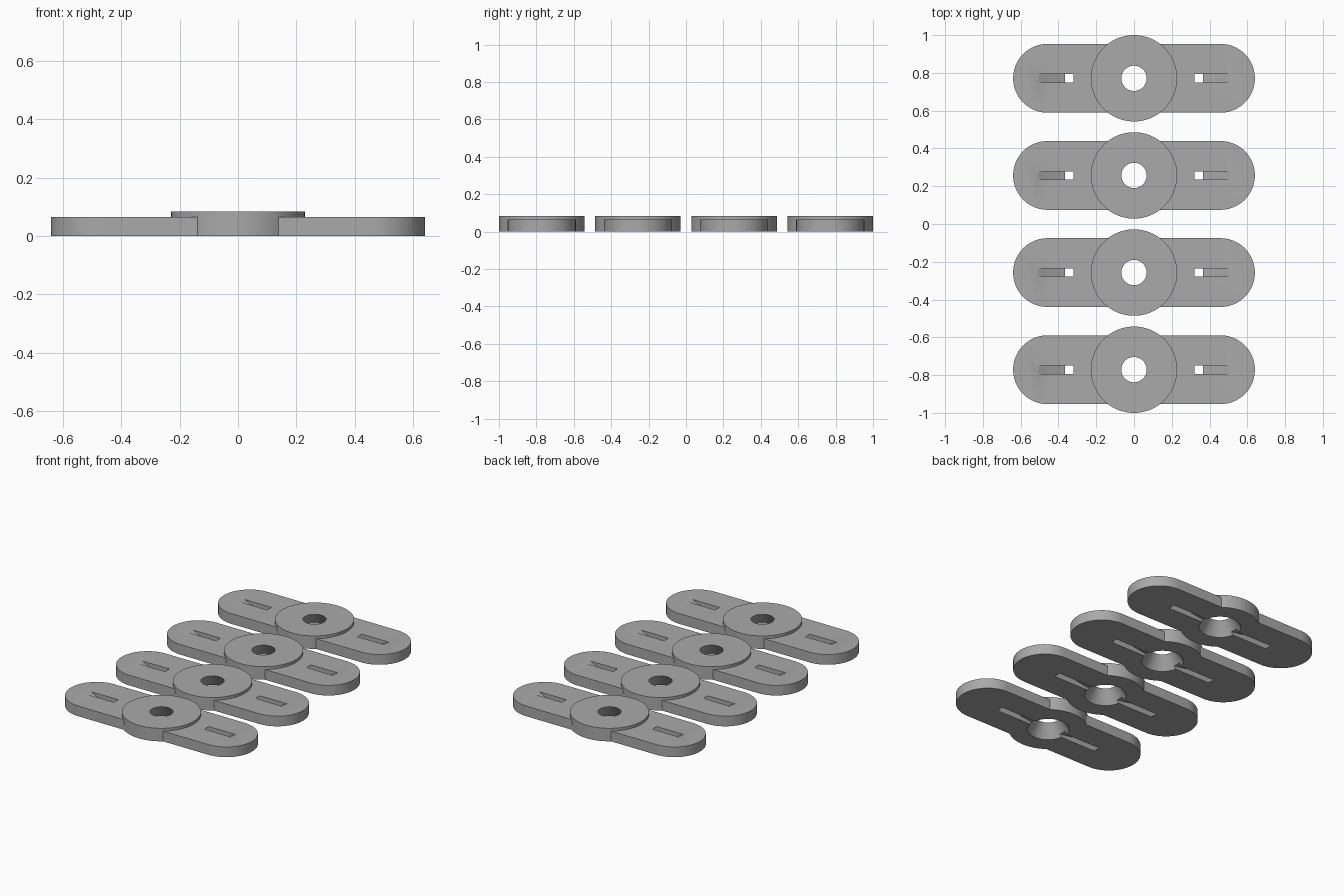
import bpy, bmesh, math

if "Cube" in bpy.data.objects:
    bpy.data.objects.remove(bpy.data.objects["Cube"], do_unlink=True)

PLATE_H, HUB_H = 0.065, 0.083      # arm and hub heights
HUB_R, ARM_R, ARM_X = 0.2285, 0.182, 0.458
PITCH = 0.5143
SLOT_W = 0.044

grey = bpy.data.materials.new("grey plastic")
grey.use_nodes = True
grey.diffuse_color = (0.4, 0.4, 0.4, 1)
grey.node_tree.nodes["Principled BSDF"].inputs["Base Color"].default_value = (0.4, 0.4, 0.4, 1)


def mesh_object(name, bm):
    bmesh.ops.recalc_face_normals(bm, faces=bm.faces)
    me = bpy.data.meshes.new(name)
    bm.to_mesh(me)
    bm.free()
    me.materials.append(grey)
    ob = bpy.data.objects.new(name, me)
    bpy.context.collection.objects.link(ob)
    return ob


def prism(name, outline, offset):
    """Extrude a closed 3D outline along an offset vector."""
    bm = bmesh.new()
    face = bm.faces.new([bm.verts.new(p) for p in outline])
    new = bmesh.ops.extrude_face_region(bm, geom=[face])["geom"]
    bmesh.ops.translate(bm, vec=offset, verts=[v for v in new if isinstance(v, bmesh.types.BMVert)])
    return mesh_object(name, bm)


def cone(name, r1, r2, z1, z2):
    bm = bmesh.new()
    bmesh.ops.create_cone(bm, cap_ends=True, segments=96, radius1=r1, radius2=r2, depth=z2 - z1)
    bmesh.ops.translate(bm, vec=(0, 0, (z1 + z2) / 2), verts=bm.verts)
    return mesh_object(name, bm)


def arc(r, cx, cz, a0, a1, n, upright=False):
    pts = []
    for i in range(n + 1):
        a = math.radians(a0 + (a1 - a0) * i / n)
        u, v = cx + r * math.cos(a), cz + r * math.sin(a)
        pts.append((u, -SLOT_W / 2, v) if upright else (u, v, 0))
    return pts


# Rounded arm plate with a round hub
stadium = arc(ARM_R, ARM_X, 0, -90, 90, 40) + arc(ARM_R, -ARM_X, 0, 90, 270, 40)
plate = prism("bracket_1", stadium, (0, 0, PLATE_H))
hub = cone("hub", HUB_R, HUB_R, 0, HUB_H)

# Tapered centre hole, overshooting both faces along the same slope
R_BOTTOM, R_TOP, OVER = 0.12, 0.067, 0.01
slope = (R_BOTTOM - R_TOP) / HUB_H
hole = cone("hole_cutter", R_BOTTOM + slope * OVER, R_TOP - slope * OVER, -OVER, HUB_H + OVER)

# Curved strap channel that dips under the hub and rises through both arms
ARC_Z = 1.008
channel = prism("strap_cutter",
                arc(1.072, 0, ARC_Z, 235, 305, 70, True) + arc(0.9958, 0, ARC_Z, 305, 235, 70, True),
                (0, SLOT_W, 0))

for tool, op in ((hub, "UNION"), (hole, "DIFFERENCE"), (channel, "DIFFERENCE")):
    mod = plate.modifiers.new(tool.name, "BOOLEAN")
    mod.operation, mod.solver, mod.object = op, "EXACT", tool
bpy.context.view_layer.update()
result = bpy.data.meshes.new_from_object(plate.evaluated_get(bpy.context.evaluated_depsgraph_get()))
plate.modifiers.clear()
plate.data = result
for tool in (hub, hole, channel):
    bpy.data.objects.remove(tool, do_unlink=True)

# Smooth the curved walls, keep edges sharp
bpy.ops.object.select_all(action="DESELECT")
plate.select_set(True)
bpy.context.view_layer.objects.active = plate
bpy.ops.object.shade_smooth_by_angle(angle=math.radians(30))

# Row of four identical brackets
for i in range(4):
    ob = plate if i == 0 else plate.copy()
    if i:
        ob.name = f"bracket_{i + 1}"
        bpy.context.collection.objects.link(ob)
    ob.location.y = (i - 1.5) * PITCH
